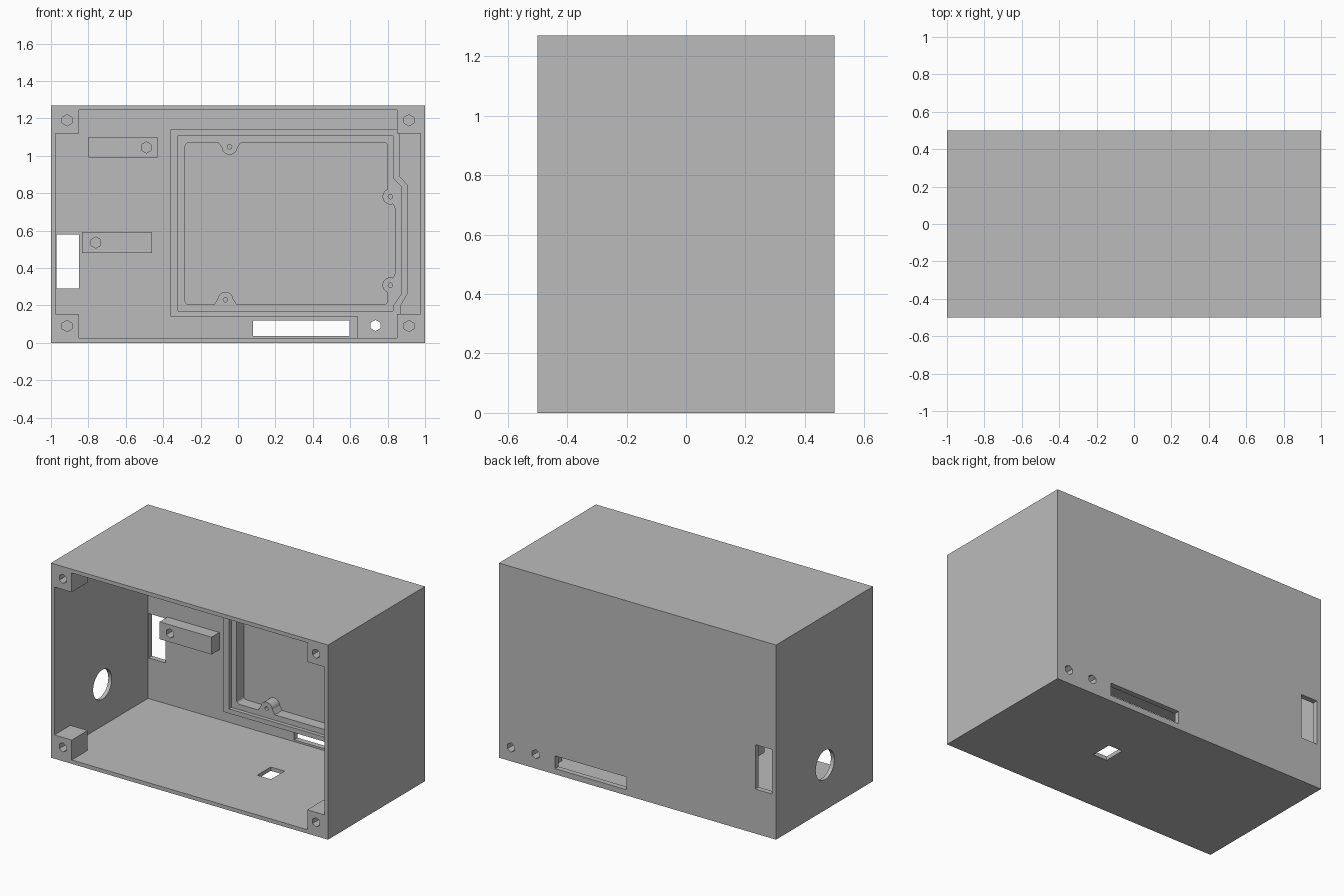
import bpy, bmesh, math
from mathutils import Vector

old = bpy.data.objects.get("Cube")
if old:
    bpy.data.objects.remove(old, do_unlink=True)

grey = bpy.data.materials.new("plain grey")
grey.use_nodes = True
colour = (0.5, 0.5, 0.5, 1)
grey.diffuse_color = colour
grey.node_tree.nodes["Principled BSDF"].inputs["Base Color"].default_value = colour

W, D, H = 1.0, 0.5, 1.27       # half width, half depth, height
T = 0.025                      # wall thickness
BACK = 0.465                   # inner face of the back wall
RIM, LEDGE = 0.365, 0.39       # front faces of the frame rim and its step


def prism(name, pts, y0, y1, rounding=0):
    """Extrude an (x, z) outline from y0 to y1, optionally rounding its corners."""
    bm = bmesh.new()
    near = [bm.verts.new((x, y0, z)) for x, z in pts]
    far = [bm.verts.new((x, y1, z)) for x, z in pts]
    bm.faces.new(near)
    bm.faces.new(far[::-1])
    n = len(pts)
    for i in range(n):
        j = (i + 1) % n
        bm.faces.new((near[j], near[i], far[i], far[j]))
    if rounding:
        edges = [e for e in bm.edges if abs(e.verts[0].co.y - e.verts[1].co.y) > 1e-4]
        bmesh.ops.bevel(bm, geom=edges, offset=rounding, segments=3,
                        profile=0.5, affect='EDGES', clamp_overlap=True)
    bmesh.ops.recalc_face_normals(bm, faces=bm.faces)
    mesh = bpy.data.meshes.new(name)
    bm.to_mesh(mesh)
    bm.free()
    mesh.materials.append(grey)
    ob = bpy.data.objects.new(name, mesh)
    bpy.context.collection.objects.link(ob)
    return ob


def box(name, x0, x1, y0, y1, z0, z1):
    return prism(name, [(x0, z0), (x1, z0), (x1, z1), (x0, z1)], y0, y1)


def rod(name, x, z, r, y0, y1, sides=6):
    """Round or hexagonal bar along y, with a corner pointing up."""
    turn = [2 * math.pi * i / sides for i in range(sides)]
    return prism(name, [(x + r * math.sin(a), z + r * math.cos(a)) for a in turn], y0, y1)


def cut(ob, *cutters):
    """Subtract each cutter from the object and discard the cutter."""
    for c in cutters:
        c.hide_render = True
        mod = ob.modifiers.new("cut", 'BOOLEAN')
        mod.operation, mod.solver, mod.object = 'DIFFERENCE', 'EXACT', c
        bpy.context.view_layer.update()
        graph = bpy.context.evaluated_depsgraph_get()
        mesh = bpy.data.meshes.new_from_object(ob.evaluated_get(graph))
        ob.modifiers.clear()
        ob.data = mesh
        bpy.data.objects.remove(c, do_unlink=True)


# Open-fronted case
case = box("case", -W, W, -D, D, 0, H)
cut(case, box("cavity", -W + T, W - T, -0.6, BACK, T, H - T))

# Openings in the back, floor and side
cable_hole = rod("cable_hole", 0, 0, 0.096, -0.1, 0.1, 48)
cable_hole.rotation_euler.z = math.pi / 2
cable_hole.location = (-W, -0.005, 0.295)
cut(case,
    box("side_slot", -0.97, -0.85, 0.4, 0.6, 0.29, 0.58),
    box("lower_slot", 0.08, 0.595, 0.4, 0.6, 0.037, 0.12),
    box("floor_opening", 0.17, 0.27, -0.045, 0.095, -0.1, 0.1),
    rod("back_hole", 0.735, 0.093, 0.03, 0.4, 0.6),
    rod("back_corner_hole", 0.913, 0.09, 0.03, 0.4, 0.6),
    cable_hole)

# Corner screw posts with blind holes
for side, sx in (("right", -1), ("left", 1)):
    for level, z0, z1, hz in (("lower", T, 0.155, 0.09), ("upper", 1.12, H - T, 1.19)):
        x0, x1 = sorted((sx * 0.85, sx * (W - T)))
        post = box(f"{level}_{side}_post", x0, x1, -D, -0.335, z0, z1)
        cut(post, rod("post_hole", sx * 0.914, hz, 0.03, -0.6, -0.37))

# Mounting bars on the back wall
for name, x0, x1, z0, z1, hx in (("upper_bar", -0.8, -0.43, 0.99, 1.1, -0.49),
                                 ("lower_bar", -0.835, -0.46, 0.48, 0.593, -0.76)):
    bar = box(name, x0, x1, 0.384, BACK, z0, z1)
    cut(bar, rod("bar_hole", hx, (z0 + z1) / 2, 0.03, 0.3, 0.45))

# Raised screen frame, with a solid foot in the lower corner
frame = prism("screen_frame", [
    (-0.36, 0.14), (0.64, 0.14), (0.64, T), (W - T, T), (W - T, 0.155), (0.87, 0.155),
    (0.87, 0.2), (0.91, 0.27), (0.91, 0.84), (0.865, 0.89), (0.865, 1.14), (-0.36, 1.14)],
    RIM, BACK)
step = prism("step", [
    (-0.32, 0.17), (0.83, 0.17), (0.83, 0.2), (0.875, 0.265), (0.875, 0.835),
    (0.83, 0.88), (0.83, 1.11), (-0.32, 1.11)], 0.3, LEDGE)
well = prism("well", [
    (-0.283, 0.205), (0.8, 0.205), (0.8, 0.32), (0.84, 0.36), (0.84, 0.73),
    (0.8, 0.77), (0.8, 1.07), (-0.283, 1.07)], 0.32, 0.52, 0.02)

# Screw bosses are left standing inside the well
bosses = [(-0.045, 1.048), (-0.067, 0.23), (0.815, 0.782), (0.815, 0.308)]
for x, z in bosses:
    cut(well, rod("boss", x, z, 0.042, 0.25, 0.6, 32))
for (x, z), wall, way in zip(bosses[:2], (1.07, 0.205), (1, -1)):
    cut(well, prism("boss_web", [
        (x - 0.065, wall + way * 0.02), (x - 0.06, wall), (x - 0.042, z - way * 0.004),
        (x + 0.042, z - way * 0.004), (x + 0.06, wall), (x + 0.065, wall + way * 0.02)],
        0.25, 0.6))
cut(frame, step, well)
for x, z in bosses:
    cut(frame, rod("boss_hole", x, z, 0.012, 0.3, 0.45, 16))
cut(frame,
    rod("foot_hole", 0.735, 0.093, 0.03, 0.3, 0.6),
    rod("foot_corner_hole", 0.913, 0.09, 0.03, 0.3, 0.6))

# Smooth the curved faces, keeping edges sharp
for ob in (case, frame):
    bpy.ops.object.select_all(action='DESELECT')
    ob.select_set(True)
    bpy.context.view_layer.objects.active = ob
    bpy.ops.object.shade_smooth_by_angle(angle=math.radians(25))
